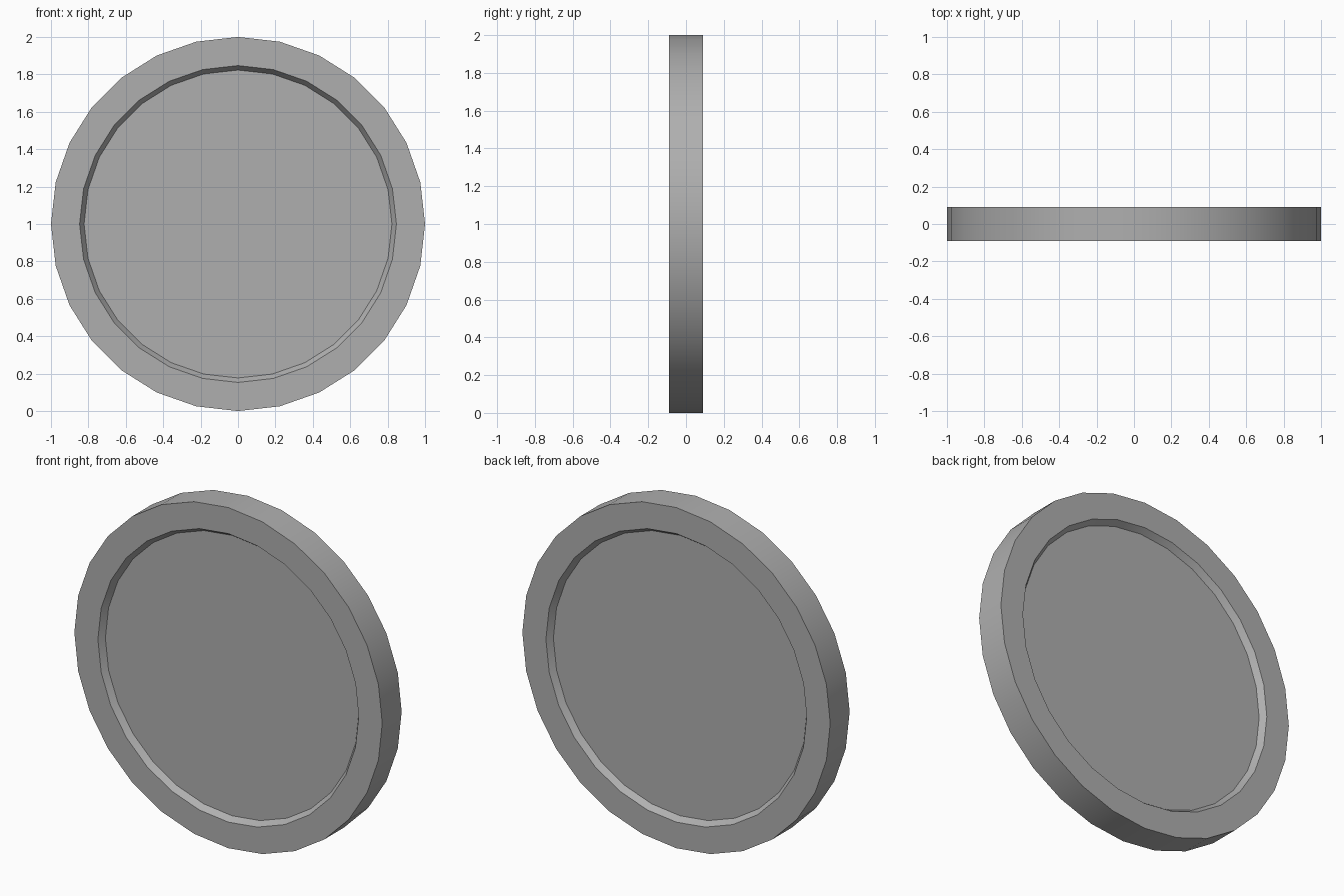
import bpy, bmesh, math
from mathutils import Matrix

if "Cube" in bpy.data.objects:
    bpy.data.objects.remove(bpy.data.objects["Cube"])

SIDES = 28
HALF = 0.09
K = math.cos(math.pi / SIDES)  # corner radius to edge distance

# Round disc standing on edge, facing -y
bm = bmesh.new()
place = Matrix.Translation((0, 0, 1)) @ Matrix.Rotation(math.pi / 2, 4, 'X')
bmesh.ops.create_cone(bm, cap_ends=True, segments=SIDES, radius1=1, radius2=1,
                      depth=2 * HALF, matrix=place)
bm.normal_update()

# Raised rim and bevelled shallow recess on both faces
caps = [f for f in bm.faces if len(f.verts) == SIDES]
for width, depth in ((0.153, 0), (0.024, -0.035)):
    bmesh.ops.inset_individual(bm, faces=caps, thickness=width * K, depth=depth,
                               use_even_offset=True)
    bm.normal_update()

mesh = bpy.data.meshes.new("rimmed_disc")
bm.to_mesh(mesh)
bm.free()
disc = bpy.data.objects.new("rimmed_disc", mesh)
bpy.context.collection.objects.link(disc)

# Dark grey finish
grey = bpy.data.materials.new("dark_grey")
grey.diffuse_color = (0.43, 0.43, 0.43, 1)
grey.use_nodes = True
grey.node_tree.nodes["Principled BSDF"].inputs["Base Color"].default_value = grey.diffuse_color
mesh.materials.append(grey)

# Smooth round walls, crisp rim edges
bpy.context.view_layer.objects.active = disc
disc.select_set(True)
bpy.ops.object.shade_smooth_by_angle(angle=math.radians(30))
